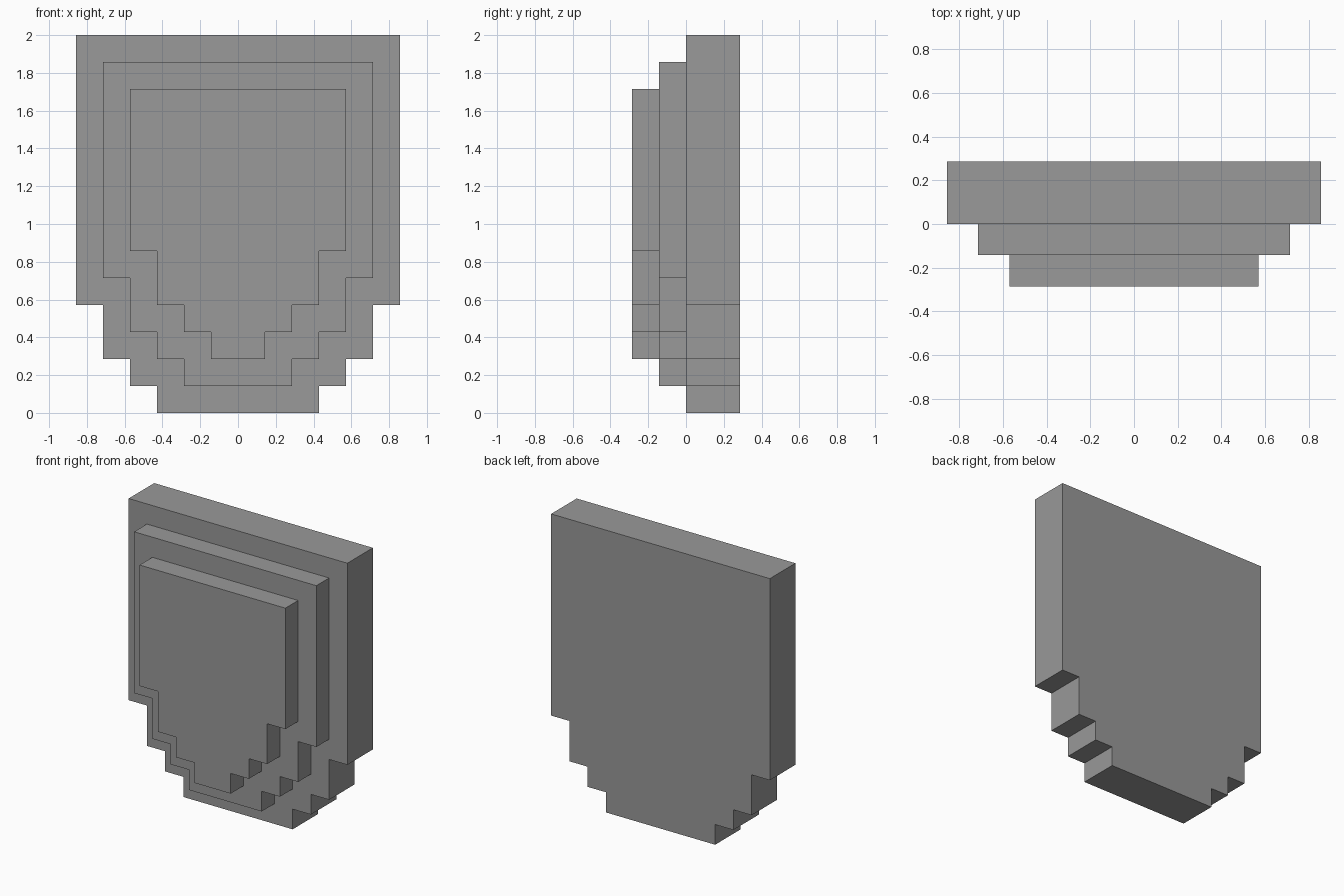
import bpy
import bmesh

cube = bpy.data.objects.get("Cube")
if cube:
    bpy.data.objects.remove(cube, do_unlink=True)

U = 1 / 7  # grid step shared by every tier

grey = bpy.data.materials.new("plain grey")
grey.use_nodes = True
colour = (0.319, 0.319, 0.319, 1)
grey.diffuse_color = colour
grey.node_tree.nodes["Principled BSDF"].inputs["Base Color"].default_value = colour


def stepped_plate(name, inset, y_front, y_back):
    """Shield-shaped slab with a stepped lower edge, shrunk by a number of steps."""
    w, k = 6 - inset, inset
    right = [(w, 14 - k), (w, 4 + k), (w - 1, 4 + k), (w - 1, 2 + k),
             (w - 2, 2 + k), (w - 2, 1 + k), (w - 3, 1 + k), (w - 3, k)]
    # Mirror the half outline to close the profile
    outline = right + [(-x, z) for x, z in reversed(right)]
    bm = bmesh.new()
    face = bm.faces.new([bm.verts.new((x * U, y_front * U, z * U)) for x, z in outline])
    ext = bmesh.ops.extrude_face_region(bm, geom=[face], use_keep_orig=True)
    verts = [e for e in ext["geom"] if isinstance(e, bmesh.types.BMVert)]
    bmesh.ops.translate(bm, verts=verts, vec=(0, (y_back - y_front) * U, 0))
    bmesh.ops.recalc_face_normals(bm, faces=bm.faces)
    mesh = bpy.data.meshes.new(name)
    bm.to_mesh(mesh)
    bm.free()
    mesh.materials.append(grey)
    obj = bpy.data.objects.new(name, mesh)
    bpy.context.collection.objects.link(obj)


# Three tiers, each smaller and further forward
stepped_plate("back_plate", 0, 0, 2)
stepped_plate("middle_plate", 1, -1, 0)
stepped_plate("front_plate", 2, -2, -1)
